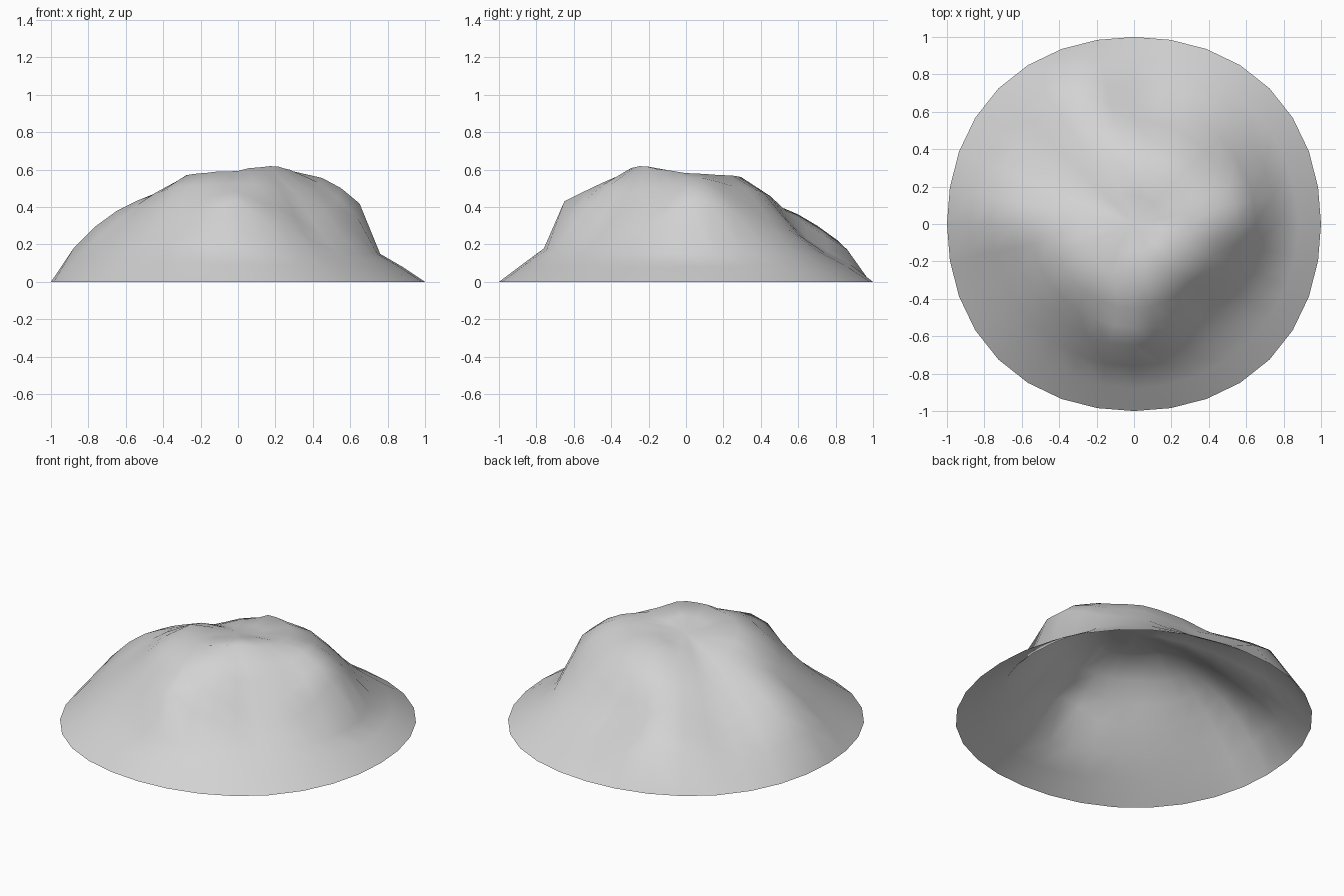
import bpy, bmesh, math

cube = bpy.data.objects.get("Cube")
if cube:
    bpy.data.objects.remove(cube, do_unlink=True)

SIDES = 32
RADII = [.15, .3, .45, .55, .65, .76, .88]
CENTRE_HEIGHT = 56

# Heights in hundredths at each radius, keyed by compass angle of a ridge or gully
RIDGES = {
    5: (57, 58, 56, 51, 43, 15, 8),
    45: (56, 57, 50, 41, 30, 19, 10),
    85: (55, 56, 46, 33, 22, 15, 8),
    112: (54, 51, 45, 40, 36, 30, 22),
    145: (53, 48, 41, 35, 28, 21, 12),
    178: (55, 53, 47, 43, 38, 30, 18),
    200: (56, 57, 48, 40, 31, 22, 11),
    228: (57, 58, 51, 41, 31, 21, 11),
    250: (57, 59, 52, 43, 34, 20, 10),
    265: (58, 59, 53, 49, 45, 18, 9),
    285: (59, 61, 52, 43, 33, 17, 9),
    310: (60, 62, 46, 33, 23, 15, 8),
    335: (59, 60, 50, 40, 28, 15, 8),
}


def height(angle, ring):
    """Blend smoothly between the two neighbouring ridge or gully profiles."""
    keys = sorted(RIDGES)
    after = next((k for k in keys if k > angle), keys[0])
    before = keys[keys.index(after) - 1]
    t = ((angle - before) % 360) / ((after - before) % 360)
    t = t * t * (3 - 2 * t)
    a, b = RIDGES[before][ring], RIDGES[after][ring]
    return (a + (b - a) * t) / 100


# Mound: open shell of concentric rings, flat at the slightly squarish rim
bm = bmesh.new()
rings = []
for i, radius in enumerate(RADII + [1]):
    ring = []
    for s in range(SIDES):
        angle = 360 * s / SIDES
        z = height(angle, i) if i < len(RADII) else 0
        a = math.radians(angle)
        r = radius
        if i == len(RADII):
            r += .025 * math.sin(2 * a) ** 2
        ring.append(bm.verts.new((r * math.cos(a), r * math.sin(a), z)))
    rings.append(ring)

centre = bm.verts.new((0, 0, CENTRE_HEIGHT / 100))
for s in range(SIDES):
    n = (s + 1) % SIDES
    bm.faces.new((centre, rings[0][s], rings[0][n]))
    for inner, outer in zip(rings, rings[1:]):
        bm.faces.new((inner[s], outer[s], outer[n], inner[n]))
for face in bm.faces:
    face.smooth = True

mesh = bpy.data.meshes.new("mound")
bm.to_mesh(mesh)
bm.free()
mound = bpy.data.objects.new("mound", mesh)
bpy.context.collection.objects.link(mound)

# Plain pale grey
grey = bpy.data.materials.new("pale_grey")
grey.use_nodes = True
colour = (.65, .65, .65, 1)
grey.diffuse_color = colour
grey.node_tree.nodes["Principled BSDF"].inputs["Base Color"].default_value = colour
mesh.materials.append(grey)
